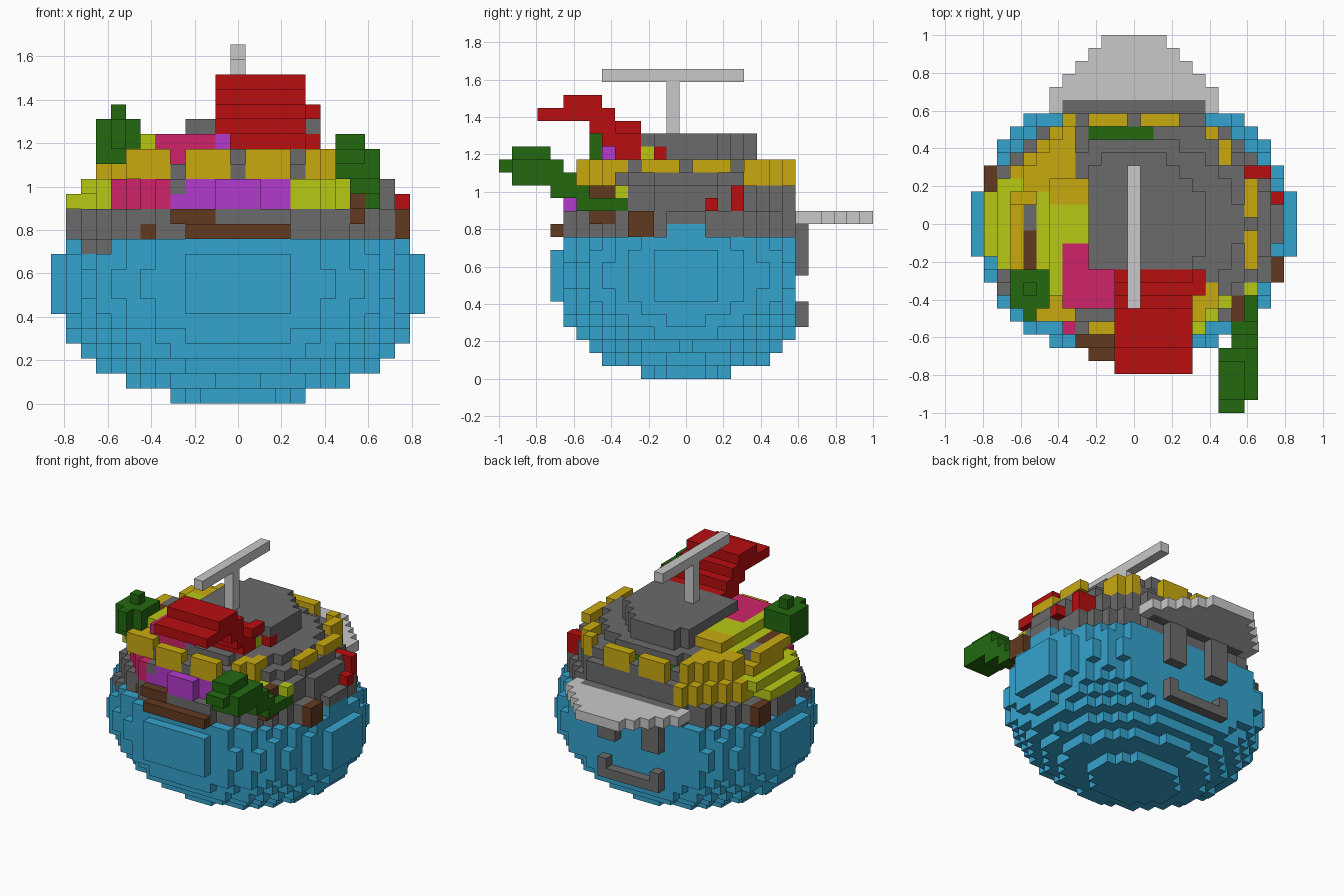
import bpy

if "Cube" in bpy.data.objects:
    bpy.data.objects.remove(bpy.data.objects["Cube"])

V = 2 / 29  # edge of one cube; all positions below count cubes

COLOURS = {  # sRGB 0-255
    "blue": (53, 163, 205), "grey": (107, 107, 107), "light_grey": (201, 201, 201),
    "red": (184, 14, 16), "green": (35, 105, 16), "yellow": (201, 170, 16),
    "lime": (184, 200, 20), "magenta": (207, 36, 104), "violet": (178, 58, 204),
    "brown": (98, 58, 32)}


def linear(c):
    c /= 255
    return c / 12.92 if c <= 0.04045 else ((c + 0.055) / 1.055) ** 2.4


MATS = {}
for name, rgb in COLOURS.items():
    MATS[name] = bpy.data.materials.new(name)
    MATS[name].diffuse_color = (*[linear(c) for c in rgb], 1)

parts = {}  # part name -> {cell: colour}
owner = {}  # cell -> part name


def put(part, colour, cells):
    for c in cells:
        if c in owner:
            del parts[owner[c]][c]
        owner[c] = part
        parts.setdefault(part, {})[c] = colour


def box(x0, x1, y0, y1, z0, z1):
    return [(x, y, z) for x in range(x0, x1 + 1) for y in range(y0, y1 + 1)
            for z in range(z0, z1 + 1)]


def disc(rx, ry, z0, z1):
    return [(x, y, z) for x, y, z in box(-12, 12, -10, 8, z0, z1)
            if (x / rx) ** 2 + (y / ry) ** 2 <= 1]


def paint(colour, cells):
    for c in cells:
        if c in owner:
            parts[owner[c]][c] = colour


# Round body: squashed ball, cut flat at the back
put("body", "blue", [(x, y, z) for x, y, z in box(-12, 12, -10, 8, 0, 10)
                     if (x / 12.5) ** 2 + (y / 10.5) ** 2 + ((z - 7.5) / 8) ** 2 <= 1])

# Cap in shrinking tiers
for rx, ry, z0, z1 in ((11.24, 9.44, 11, 12), (10.5, 9.1, 13, 14),
                       (9.5, 8.3, 15, 15), (8.3, 6.6, 16, 16), (5.5, 5.5, 17, 17)):
    put("cap", "grey", disc(rx, ry, z0, z1))
put("cap", "grey", [c for c in disc(5.5, 5.5, 18, 18) if c[0] >= -3 and c[1] >= -3])
paint("blue", box(11, 11, -1, 2, 11, 11))
paint("grey", box(-10, -9, -10, 0, 10, 10))

# Coloured wrap round the cap
paint("magenta", box(-9, -5, -10, -3, 13, 14))
paint("violet", box(-4, 3, -10, -6, 13, 14))
paint("grey", box(-4, -4, -10, -6, 14, 14))
paint("lime", box(4, 7, -10, -5, 13, 14))
paint("lime", box(-11, -8, -4, 3, 13, 14))
put("cap_wrap", "lime", box(-11, -11, -2, 2, 13, 13))
put("cap_wrap", "lime", box(-10, -9, -3, 3, 14, 14))
put("cap_wrap", "yellow", [c for c in disc(9.5, 8.6, 15, 16) if c[0] <= -5 and c[1] >= 3])
paint("yellow", box(-10, -5, 4, 8, 13, 14))
paint("yellow", box(-10, -8, -4, 2, 15, 15))
put("cap_wrap", "yellow", box(-6, -4, 1, 3, 17, 17))
put("cap_wrap", "lime", box(-6, -4, -3, 1, 17, 17))
put("cap_wrap", "magenta", box(-5, -2, -6, -2, 17, 17))
put("cap_wrap", "magenta", box(-4, -2, -6, -4, 16, 16))
paint("lime", box(-7, -6, -4, 2, 16, 16))

# Yellow blocks ringed round the crown
for x0, x1 in ((-3, -1), (1, 3)):
    for y in (-8, 8):
        put("crown_blocks", "yellow", box(x0, x1, y, y, 15, 16))
    put("crown_blocks", "yellow", box(9, 9, x0, x1, 16, 16))
put("crown_blocks", "yellow", box(-9, -9, -3, 1, 16, 16))
put("crown_blocks", "yellow", box(-7, -5, -7, -6, 15, 16))
for cells in (box(6, 6, 7, 7, 15, 16), box(7, 7, 5, 6, 15, 16),
              box(5, 5, -7, -6, 15, 16), box(6, 6, -6, -5, 15, 16)):
    put("crown_blocks", "yellow", cells)
put("crown_moss", "green", box(-3, 1, 7, 7, 15, 15))

# Brown, red and lime trim
put("front_bar", "brown", box(-3, 3, -10, -10, 11, 11))
paint("brown", box(-6, -6, -10, -7, 11, 11))
for cells in (box(11, 11, -4, -3, 11, 12), box(-11, -11, 3, 4, 11, 12),
              box(-8, -8, -3, -1, 16, 16), box(8, 8, -7, -6, 12, 13),
              box(-4, -2, -9, -9, 12, 12)):
    put("brown_trim", "brown", cells)
put("red_trim", "red", box(9, 10, 4, 4, 13, 14) + box(11, 11, 2, 2, 13, 13)
    + box(5, 5, -2, -2, 17, 17))
put("lime_trim", "lime", box(4, 4, -3, -3, 17, 17) + box(9, 9, -5, -5, 14, 14)
    + box(-6, -6, -5, -4, 17, 17))
put("violet_trim", "violet", box(-1, -1, -6, -6, 17, 17))

# Red curl: a stepped side profile stretched across x
for z, y0, y1 in ((17, -5, -4), (18, -6, -4), (19, -7, -5), (20, -11, -6), (21, -9, -7)):
    put("red_curl", "red", box(0 if z == 17 else -1, 4, y0, y1, z, z))
put("red_curl", "red", box(5, 5, -5, -4, 19, 19))

# Leafy stalk reaching forward on the right
put("right_stalk", "brown", box(8, 8, -8, -6, 13, 14))
put("right_stalk", "green", box(9, 9, -8, -5, 13, 13) + box(8, 8, -5, -4, 13, 13)
    + box(8, 9, -10, -8, 14, 14) + box(8, 9, -11, -9, 15, 15))
put("right_leaf", "green", box(7, 9, -13, -10, 15, 16) + box(7, 8, -14, -14, 16, 16)
    + box(7, 8, -13, -11, 17, 17))

# Leaf cluster on the left
put("left_leaf", "green", box(-9, -7, -6, -4, 16, 18) + box(-8, -8, -7, -7, 17, 18)
    + box(-8, -8, -5, -5, 19, 19))

# Visor, tapering toward the back
for y, w in ((9, 6), (10, 6), (11, 5), (12, 4), (13, 3), (14, 2)):
    put("visor", "light_grey", box(-w, w, y, y, 12, 12))
paint("grey", box(-5, 5, 9, 9, 12, 12))

# Face under the visor
for side, x in (("left", -3), ("right", 2)):
    put(side + "_eye", "grey", box(x, x + 1, 9, 9, 8, 11))
put("mouth", "grey", box(-3, 3, 9, 9, 4, 4) + [(-3, 9, 5), (3, 9, 5)])

# Propeller
put("propeller_post", "light_grey", box(0, 0, -1, -1, 19, 22))
put("propeller_blade", "light_grey", box(0, 0, -6, 4, 23, 23))

# Turn each part's cells into a mesh of its outside faces
SIDES = []
for axis in range(3):
    for sign in (1, -1):
        n = [0, 0, 0]
        n[axis] = sign
        corners = []
        for a, b in ((0, 0), (1, 0), (1, 1), (0, 1))[::sign]:
            c = [0, 0, 0]
            c[axis] = (sign + 1) // 2
            c[(axis + 1) % 3], c[(axis + 2) % 3] = a, b
            corners.append(tuple(c))
        SIDES.append((n, corners))

for part, cells in parts.items():
    if not cells:
        continue
    used = sorted(set(cells.values()))
    verts, faces, slots = {}, [], []
    for (x, y, z), colour in cells.items():
        for n, corners in SIDES:
            if (x + n[0], y + n[1], z + n[2]) in owner:
                continue
            faces.append([verts.setdefault((x + a, y + b, z + c), len(verts))
                          for a, b, c in corners])
            slots.append(used.index(colour))
    mesh = bpy.data.meshes.new(part)
    mesh.from_pydata([((x - .5) * V, (y - .5) * V, z * V) for x, y, z in verts], [], faces)
    for name in used:
        mesh.materials.append(MATS[name])
    mesh.polygons.foreach_set("material_index", slots)
    mesh.update()
    bpy.context.collection.objects.link(bpy.data.objects.new(part, mesh))

for m in bpy.data.materials:
    if m.users and not m.is_grease_pencil:
        m.use_nodes = True
        m.node_tree.nodes["Principled BSDF"].inputs["Base Color"].default_value = m.diffuse_color
